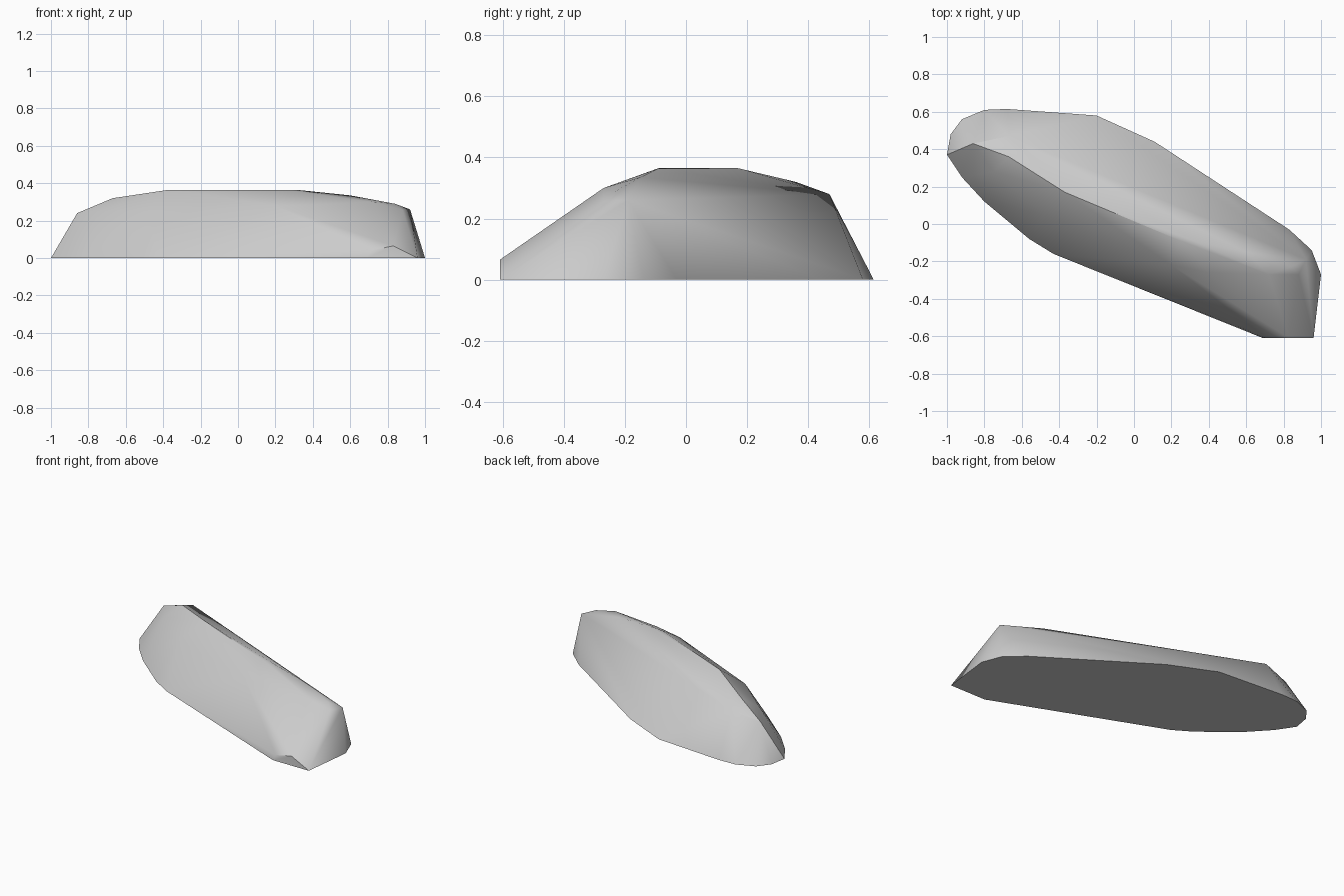
import bpy, bmesh, math

if "Cube" in bpy.data.objects:
    bpy.data.objects.remove(bpy.data.objects["Cube"])

# Footprint on the ground
base = [(-1, .37), (-.98, .48), (-.92, .56), (-.8, .61), (-.68, .615), (-.2, .58),
        (.11, .44), (.83, -.03), (.95, -.14), (1, -.27), (.96, -.61), (.69, -.61),
        (-.43, -.16), (-.56, -.08), (-.8, .12), (-.92, .25)]
# Shoulder and crest points
upper = [(-.86, .43, .24), (-.67, .36, .32), (-.67, .47, .28), (-.75, .28, .25),
         (-.48, .05, .25), (-.37, .17, .365), (.25, -.09, .365), (.32, -.09, .364),
         (.2, -.22, .28), (.4, -.26, .285), (.6, -.15, .335), (.72, -.27, .3),
         (.84, -.23, .29), (.88, -.27, .257), (.92, -.19, .26),
         (.71, -.61, .04), (.83, -.61, .065)]

# Boulder: hull around the footprint and crest
bm = bmesh.new()
for x, y in base:
    bm.verts.new((x, y, 0))
for p in upper:
    bm.verts.new(p)
res = bmesh.ops.convex_hull(bm, input=bm.verts[:])
loose = [v for v in bm.verts if not v.link_faces]
bmesh.ops.delete(bm, geom=loose, context='VERTS')
bmesh.ops.dissolve_limit(bm, angle_limit=math.radians(.5), verts=bm.verts[:], edges=bm.edges[:])
bmesh.ops.recalc_face_normals(bm, faces=bm.faces[:])
mesh = bpy.data.meshes.new("boulder")
bm.to_mesh(mesh)
bm.free()
rock = bpy.data.objects.new("boulder", mesh)
bpy.context.collection.objects.link(rock)

# Stone colour
stone = bpy.data.materials.new("grey_stone")
stone.diffuse_color = (.6, .6, .6, 1)
stone.use_nodes = True
stone.node_tree.nodes["Principled BSDF"].inputs["Base Color"].default_value = stone.diffuse_color
mesh.materials.append(stone)

# Soft shading on shallow edges
bpy.context.view_layer.objects.active = rock
rock.select_set(True)
bpy.ops.object.shade_smooth_by_angle(angle=math.radians(30))
